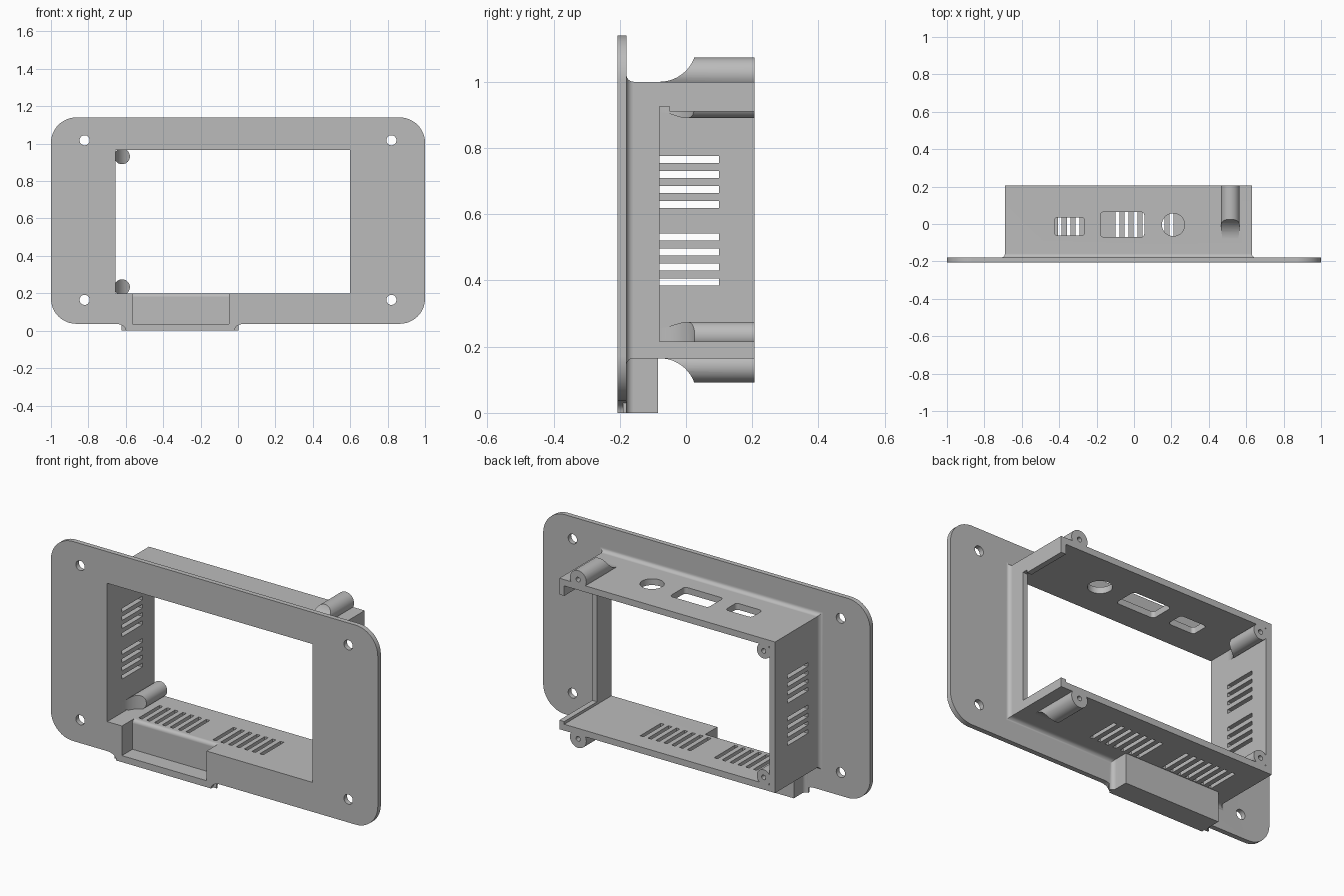
import bpy, bmesh, math

if "Cube" in bpy.data.objects:
    bpy.data.objects.remove(bpy.data.objects["Cube"])

grey = bpy.data.materials.new("plain grey")
grey.diffuse_color = (0.5, 0.5, 0.5, 1)
grey.use_nodes = True
grey.node_tree.nodes["Principled BSDF"].inputs["Base Color"].default_value = grey.diffuse_color

X0, X1, Z0, Z1 = -0.655, 0.60, 0.20, 0.965      # inner opening
OX0, OX1, OZ0, OZ1 = -0.69, 0.63, 0.165, 1.0    # housing outside
FRONT, PLATE, BACK = -0.207, -0.18, 0.207       # depths along y


def loft(name, rings):
    """Closed solid through rings of equal point count."""
    bm = bmesh.new()
    rows = [[bm.verts.new(p) for p in ring] for ring in rings]
    n = len(rows[0])
    for a, b in zip(rows, rows[1:]):
        for i in range(n):
            j = (i + 1) % n
            bm.faces.new((a[i], a[j], b[j], b[i]))
    bm.faces.new(rows[0])
    bm.faces.new(rows[-1])
    bmesh.ops.recalc_face_normals(bm, faces=bm.faces)
    me = bpy.data.meshes.new(name)
    bm.to_mesh(me)
    bm.free()
    me.materials.append(grey)
    ob = bpy.data.objects.new(name, me)
    bpy.context.collection.objects.link(ob)
    return ob


def prism(name, pts, axis, lo, hi):
    """Extrude a 2D profile along an axis; the profile uses the other two axes in order."""
    put = {'x': lambda u, v, w: (w, u, v),
           'y': lambda u, v, w: (u, w, v),
           'z': lambda u, v, w: (u, v, w)}[axis]
    return loft(name, [[put(u, v, w) for u, v in pts] for w in (lo, hi)])


def rect(u0, u1, v0, v1):
    return [(u0, v0), (u1, v0), (u1, v1), (u0, v1)]


def arc(cu, cv, ru, rv, a0, a1, n):
    return [(cu + ru * math.cos(math.radians(a0 + (a1 - a0) * i / n)),
             cv + rv * math.sin(math.radians(a0 + (a1 - a0) * i / n))) for i in range(n + 1)]


def circle(cu, cv, r, n=40):
    return arc(cu, cv, r, r, 0, 360, n)[:-1]


def round_rect(u0, u1, v0, v1, r, n=10):
    return (arc(u1 - r, v1 - r, r, r, 0, 90, n) + arc(u0 + r, v1 - r, r, r, 90, 180, n)
            + arc(u0 + r, v0 + r, r, r, 180, 270, n) + arc(u1 - r, v0 + r, r, r, 270, 360, n))


def combine(target, other, op):
    """Apply a boolean and discard the operand."""
    m = target.modifiers.new("bool", 'BOOLEAN')
    m.operation, m.solver, m.object = op, 'EXACT', other
    bpy.context.view_layer.objects.active = target
    bpy.ops.object.modifier_apply(modifier=m.name)
    bpy.data.objects.remove(other, do_unlink=True)


def add(ob):
    combine(body, ob, 'UNION')


def cut(*args):
    combine(body, prism("cutter", *args), 'DIFFERENCE')


# front plate
body = prism("display_bezel", round_rect(-1, 1, 0.037, 1.14, 0.135, 12), 'y', FRONT, PLATE)

# downward tab on the plate, with flared sides
flare = (arc(-0.655, 0, 0.055, 0.037, 90, 0, 8) + arc(0.035, 0, 0.055, 0.037, 180, 90, 8)
         + [(0.035, 0.1), (-0.655, 0.1)])
add(prism("tab", flare, 'y', FRONT, PLATE))


# housing and pocket body, both with a fillet against the plate
def filleted(name, x0, x1, z0, z1, back, grow_down, r=0.022):
    steps = [(PLATE - 0.01, r)]
    for i in range(7):
        a = i * math.pi / 12
        steps.append((PLATE + r - r * math.cos(a), r - r * math.sin(a)))
    steps.append((back, 0))
    return loft(name, [[(x0 - e, y, z0 - e * grow_down), (x1 + e, y, z0 - e * grow_down),
                        (x1 + e, y, z1 + e * grow_down), (x0 - e, y, z1 + e * grow_down)]
                       for y, e in steps])


add(filleted("housing", OX0, OX1, OZ0, OZ1, BACK, 1))
add(filleted("pocket_body", -0.60, -0.02, 0, 0.19, -0.085, 0))

# main opening and front pocket with a rounded lip
cut(rect(X0, X1, Z0, Z1), 'y', -0.4, 0.4)
pocket = ([(-0.3, 0.036), (-0.115, 0.036)] + arc(-0.095, 0.18, 0.02, 0.02, 180, 90, 6)
          + [(-0.095, 0.25), (-0.3, 0.25)])
cut(pocket, 'x', -0.565, -0.047)

# screw bosses: cylinders whose front ends curve down into the wall
R = 0.112
curve = [(-0.08 + R * math.sin(math.radians(a)), R - R * math.cos(math.radians(a)))
         for a in range(0, 71, 7)]
side = curve + [(curve[-1][0], 0.09), (BACK, 0.09), (BACK, -0.031), (-0.08, -0.031)]


def boss(cx, cz, r, profile, axis, lo, hi):
    ob = prism("boss", circle(cx, cz, r), 'y', -0.12, BACK)
    combine(ob, prism("boss_shape", profile, axis, lo, hi), 'INTERSECT')
    add(ob)


screws = []
for wall, s in ((OZ1, 1), (OZ0, -1)):           # outside, right end
    cz = wall + s * 0.023
    boss(0.515, cz, 0.05, [(y, wall + s * h) for y, h in side], 'x', 0.4, 0.65)
    screws.append((0.515, cz))
for cz in (0.932, 0.233):                       # inside, left corners
    boss(-0.62, cz, 0.042, [(X0 + h, y) for y, h in side], 'z', cz - 0.1, cz + 0.1)
    screws.append((-0.62, cz))
for cx, cz in screws:
    cut(circle(cx, cz, 0.013, 20), 'y', 0.05, 0.3)

# plate mounting holes
for x in (-0.82, 0.82):
    for z in (0.165, 1.018):
        cut(circle(x, z, 0.027, 32), 'y', -0.3, -0.1)

# ventilation slots in the left wall and in the floor
for start in (0.396, 0.63):
    for i in range(4):
        z = start + i * 0.0453
        cut(rect(-0.08, 0.10, z - 0.0105, z + 0.0105), 'x', -0.8, -0.645)
for start in (-0.541, -0.088):
    for i in range(7):
        x = start + i * 0.048
        cut(rect(x - 0.0105, x + 0.0105, -0.08, 0.10), 'z', 0.1, 0.21)

# connector openings in the top wall
cut(round_rect(-0.425, -0.265, -0.062, 0.036, 0.018, 5), 'z', 0.95, 1.1)
cut(round_rect(-0.18, 0.055, -0.07, 0.064, 0.018, 5), 'z', 0.95, 1.1)
cut(circle(0.21, -0.004, 0.061), 'z', 0.95, 1.1)

# large stepped cut-out in the right wall
cut([(-0.08, 0.215), (0.3, 0.215), (0.3, 0.91), (-0.05, 0.91), (-0.05, 0.925), (-0.08, 0.925)],
    'x', 0.59, 0.7)

# shading
bpy.ops.object.select_all(action='DESELECT')
body.select_set(True)
bpy.context.view_layer.objects.active = body
bpy.ops.object.shade_smooth_by_angle(angle=math.radians(25))
wn = body.modifiers.new("weighted_normals", 'WEIGHTED_NORMAL')
wn.keep_sharp = True
